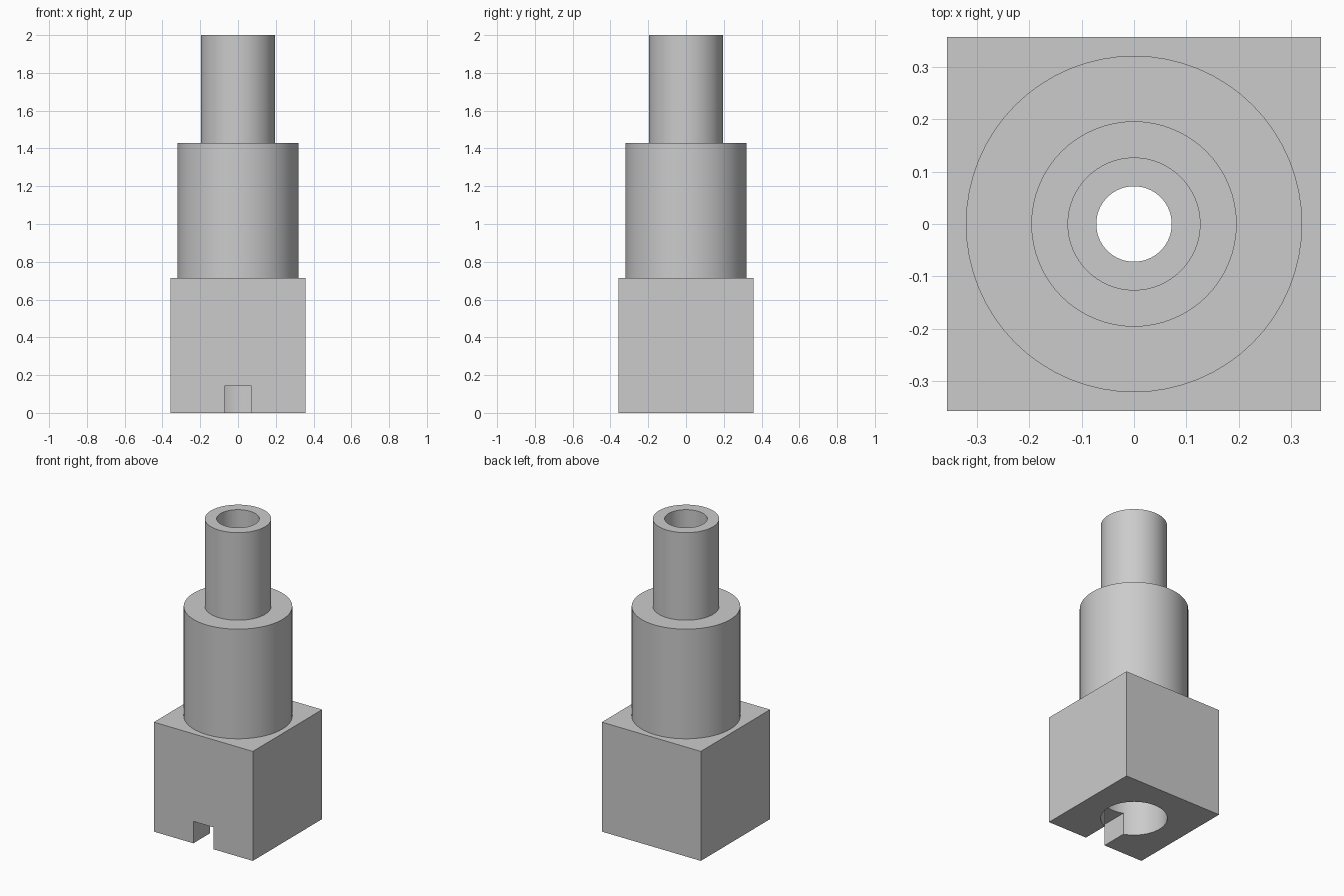
import bpy
import bmesh
import math

cube = bpy.data.objects.get("Cube")
if cube:
    bpy.data.objects.remove(cube, do_unlink=True)

HALF, SHOULDER, STEP, TOP = 0.357, 0.714, 1.429, 2.0
SIDES = 64

grey = bpy.data.materials.new("plain grey")
grey.use_nodes = True
colour = (0.6, 0.6, 0.6, 1)
grey.diffuse_color = colour
grey.node_tree.nodes["Principled BSDF"].inputs["Base Color"].default_value = colour


def add_object(name, bm):
    bmesh.ops.recalc_face_normals(bm, faces=bm.faces)
    mesh = bpy.data.meshes.new(name)
    bm.to_mesh(mesh)
    bm.free()
    mesh.materials.append(grey)
    obj = bpy.data.objects.new(name, mesh)
    bpy.context.collection.objects.link(obj)
    return obj


def box(name, low, high):
    bm = bmesh.new()
    bmesh.ops.create_cube(bm, size=1)
    for v in bm.verts:
        v.co = [(a + b) / 2 + c * (b - a) for a, b, c in zip(low, high, v.co)]
    return add_object(name, bm)


def turned(name, steps):
    """Closed stepped solid from (radius, bottom, top) sections."""
    bm = bmesh.new()
    rings = []
    for radius, bottom, top in steps:
        for z in (bottom, top):
            rings.append([bm.verts.new((radius * math.cos(a), radius * math.sin(a), z))
                          for a in (math.tau * i / SIDES for i in range(SIDES))])
    for lower, upper in zip(rings, rings[1:]):
        for i in range(SIDES):
            j = (i + 1) % SIDES
            bm.faces.new((lower[i], lower[j], upper[j], upper[i]))
    bm.faces.new(rings[0])
    bm.faces.new(rings[-1])
    return add_object(name, bm)


def combine(target, tool, operation):
    mod = target.modifiers.new(operation, 'BOOLEAN')
    mod.operation, mod.solver, mod.object = operation, 'EXACT', tool
    bpy.context.view_layer.update()
    graph = bpy.context.evaluated_depsgraph_get()
    mesh = bpy.data.meshes.new_from_object(target.evaluated_get(graph))
    target.modifiers.clear()
    target.data = mesh
    bpy.data.objects.remove(tool, do_unlink=True)


# Square base with the collar and neck rising from it
body = box("stepped_body", (-HALF, -HALF, 0), (HALF, HALF, SHOULDER))
shaft = turned("collar_and_neck", [(0.321, 0.5, STEP), (0.196, STEP, TOP)])
combine(body, shaft, 'UNION')

# Stepped through bore: wide socket, narrow passage, neck bore
bore = turned("bore_cutter", [(0.197, -0.1, SHOULDER), (0.072, SHOULDER, STEP),
                              (0.126, STEP, TOP + 0.1)])
combine(body, bore, 'DIFFERENCE')

# Front slot opening into the socket
slot = box("slot_cutter", (-0.072, -0.5, -0.1), (0.072, 0, 0.143))
combine(body, slot, 'DIFFERENCE')

# Smooth the round walls and keep the rims sharp
bpy.ops.object.select_all(action='DESELECT')
body.select_set(True)
bpy.context.view_layer.objects.active = body
bpy.ops.object.shade_smooth_by_angle(angle=math.radians(30))
